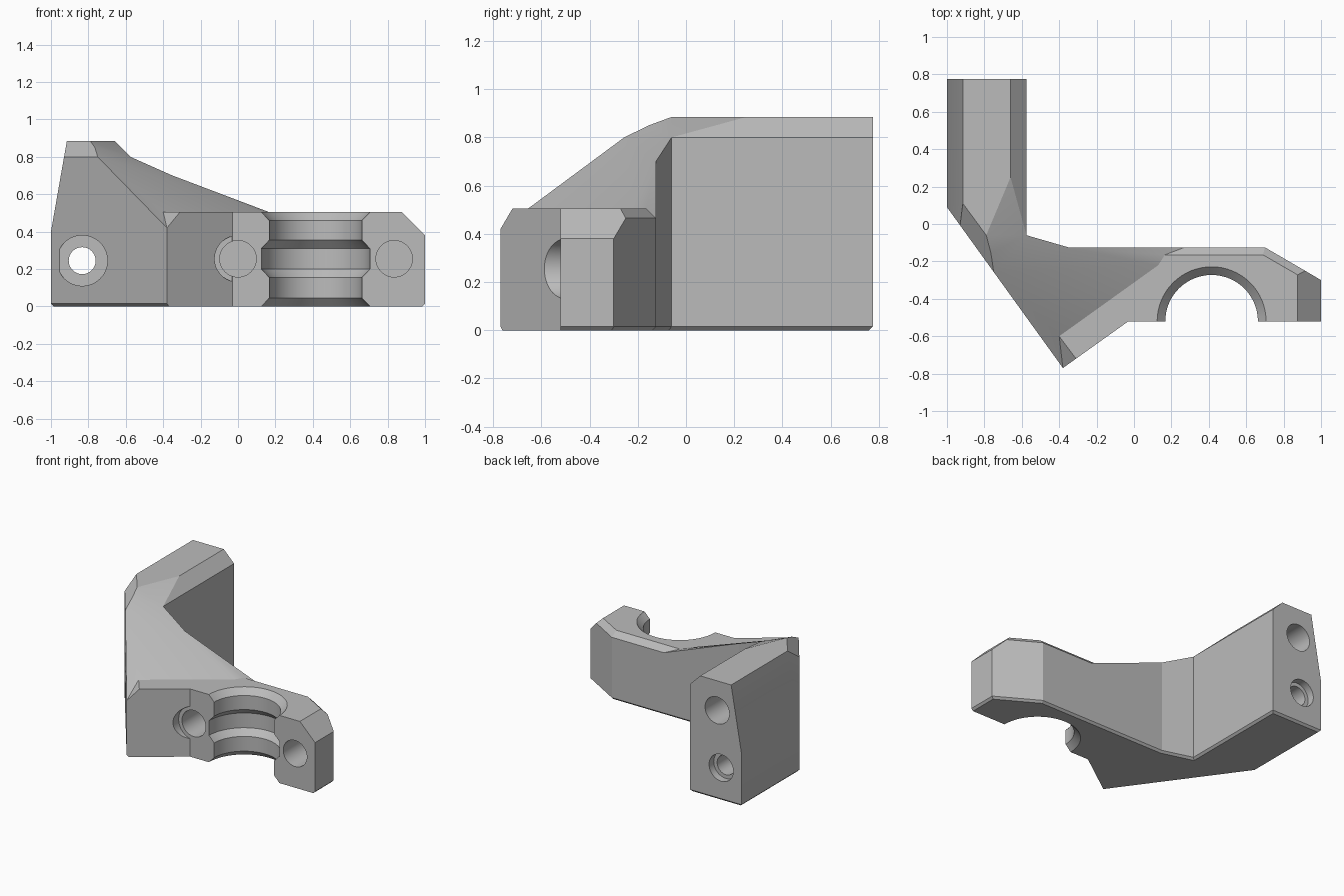
import bpy
import bmesh
import math
from mathutils import Matrix, Vector

cube = bpy.data.objects.get("Cube")
if cube:
    bpy.data.objects.remove(cube, do_unlink=True)

# One plain grey plastic
grey = bpy.data.materials.new("plain grey")
grey.use_nodes = True
grey.diffuse_color = (0.5, 0.5, 0.5, 1)
grey.node_tree.nodes["Principled BSDF"].inputs["Base Color"].default_value = (0.5, 0.5, 0.5, 1)


def make_object(name, bm):
    bmesh.ops.recalc_face_normals(bm, faces=bm.faces[:])
    mesh = bpy.data.meshes.new(name)
    bm.to_mesh(mesh)
    bm.free()
    mesh.materials.append(grey)
    obj = bpy.data.objects.new(name, mesh)
    bpy.context.collection.objects.link(obj)
    return obj


def on_diagonal(x, z):
    """Point on the slanted front wall that joins arm and clamp."""
    return (x, 0.09 - 1.387 * (x + 1), z)


# Corners of the upper surface
TOP, DECK, RIM = 0.885, 0.505, 0.465
roof = {
    # arm
    "arm_left": (-1, 0.775, 0.4),
    "arm_top_left": (-0.915, 0.775, TOP),
    "arm_top_right": (-0.66, 0.775, TOP),
    "arm_right": (-0.575, 0.775, 0.8),
    "elbow_left": on_diagonal(-1, 0.4),
    "elbow_chamfer": on_diagonal(-0.93, 0.8),
    "elbow_top": (-0.915, 0.11, TOP),
    "crest": (-0.79, -0.06, TOP),
    "crest_right": (-0.66, 0.25, TOP),
    "brow": (-0.765, -0.155, 0.85),
    "inner_corner": (-0.575, -0.06, 0.8),
    # sloping web
    "web_top": on_diagonal(-0.75, 0.8),
    "web_back": (-0.35, -0.125, 0.7),
    "web_foot": (0.13, -0.22, DECK),
    "web_front": (-0.4, -0.6, DECK),
    # clamp
    "tip": on_diagonal(-0.38, 0.42),
    "tip_deck": (-0.31, -0.72, DECK),
    "front_bend": (-0.03, -0.52, DECK),
    "end_deck": (0.875, -0.52, DECK),
    "end_front": (1, -0.52, 0.38),
    "end_back": (1, -0.3, 0.38),
    "end_rim": (0.915, -0.25, RIM),
    "back_rim": (0.7, -0.125, RIM),
    "rim_start": (0.27, -0.125, RIM),
    "deck_start": (0.165, -0.165, DECK),
    "deck_bend": (0.69, -0.165, DECK),
    "deck_end": (0.875, -0.272, DECK),
}
roof_faces = [
    "arm_left elbow_left elbow_chamfer elbow_top arm_top_left",
    "arm_top_left elbow_top crest crest_right arm_top_right",
    "arm_top_right crest_right inner_corner arm_right",
    "elbow_chamfer web_top brow crest elbow_top",
    "crest inner_corner crest_right",
    "brow inner_corner crest",
    "web_top inner_corner brow",
    "web_top web_back inner_corner",
    "web_top web_foot web_back",
    "web_foot deck_start web_back",
    "web_back deck_start rim_start",
    "web_top web_front web_foot",
    "web_top tip web_front",
    "tip tip_deck web_front",
    "web_front tip_deck front_bend end_deck deck_end deck_bend deck_start web_foot",
    "deck_start deck_bend back_rim rim_start",
    "deck_bend deck_end end_rim back_rim",
    "end_deck end_front end_back end_rim deck_end",
]
outline = ("arm_left elbow_left elbow_chamfer web_top tip tip_deck front_bend end_deck "
           "end_front end_back end_rim back_rim rim_start web_back inner_corner "
           "arm_right arm_top_right arm_top_left").split()

# Body: roof, walls dropped from its outline, and floor
bm = bmesh.new()
top = {name: bm.verts.new(co) for name, co in roof.items()}
floor = {name: bm.verts.new((*roof[name][:2], 0)) for name in outline}
for names in roof_faces:
    bm.faces.new([top[n] for n in names.split()])
for n, m in zip(outline, outline[1:] + outline[:1]):
    bm.faces.new((top[n], floor[n], floor[m], top[m]))
bm.faces.new([floor[n] for n in reversed(outline)])
bmesh.ops.recalc_face_normals(bm, faces=bm.faces[:])
bmesh.ops.dissolve_limit(bm, angle_limit=0.02, verts=bm.verts[:], edges=bm.edges[:])

# Small chamfer under every wall except the clamp's mating front
under = [e for e in bm.edges
         if all(v.co.z < 0.001 for v in e.verts)
         and sum(v.co.y for v in e.verts) / 2 > -0.5]
bmesh.ops.bevel(bm, geom=under, offset=0.015, offset_type='OFFSET',
                segments=1, profile=0.5, affect='EDGES')
body = make_object("bracket_body", bm)


def lathe(name, profile, place, steps=64):
    """Closed solid turned around local z from (radius, height) pairs."""
    bm = bmesh.new()
    rings = []
    for r, h in profile:
        angles = [math.tau * i / steps for i in range(steps)]
        rings.append([bm.verts.new((r * math.cos(a), r * math.sin(a), h)) for a in angles])
    for low, high in zip(rings, rings[1:]):
        for i in range(steps):
            j = (i + 1) % steps
            bm.faces.new((low[i], low[j], high[j], high[i]))
    bm.faces.new(rings[0][::-1])
    bm.faces.new(rings[-1])
    bm.transform(place)
    return make_object(name, bm)


def drill(name, x, z, radius, start, end):
    """Cylinder cutter running along y."""
    place = Matrix.Translation(Vector((x, 0, z))) @ Matrix.Rotation(math.pi / 2, 4, 'X')
    return lathe(name, [(radius, -end), (radius, -start)], place, 48)


# Clamp seat with a centre groove and flared rims
R, G = 0.2475, 0.29
seat = [(G + 0.05, -0.05), (R, 0.045), (R, 0.155), (G, 0.2),
        (G, 0.31), (R, 0.355), (R, 0.46), (G + 0.05, 0.555)]
cutters = [
    lathe("seat_cutter", seat, Matrix.Translation(Vector((0.415, -0.52, 0)))),
    # clamp screw holes
    drill("inner_screw_cutter", 0, 0.255, 0.0975, -0.9, -0.27),
    drill("inner_recess_cutter", 0, 0.255, 0.125, -0.9, -0.521),
    drill("outer_screw_cutter", 0.835, 0.255, 0.0975, -0.9, -0.27),
    # arm mounting holes
    drill("arm_bolt_cutter", -0.833, 0.245, 0.072, -0.9, 0.9),
    drill("arm_head_cutter", -0.833, 0.245, 0.135, -0.9, 0.028),
    drill("arm_nut_cutter", -0.833, 0.245, 0.1, 0.72, 0.9),
    drill("arm_upper_cutter", -0.8, 0.665, 0.1, 0.45, 0.9),
]

bpy.ops.object.select_all(action='DESELECT')
body.select_set(True)
bpy.context.view_layer.objects.active = body
for cutter in cutters:
    cutter.hide_render = True
    mod = body.modifiers.new(cutter.name, 'BOOLEAN')
    mod.operation = 'DIFFERENCE'
    mod.solver = 'EXACT'
    mod.object = cutter
    bpy.ops.object.modifier_apply(modifier=mod.name)
    bpy.data.objects.remove(cutter, do_unlink=True)

bpy.ops.object.shade_smooth_by_angle(angle=math.radians(14))
